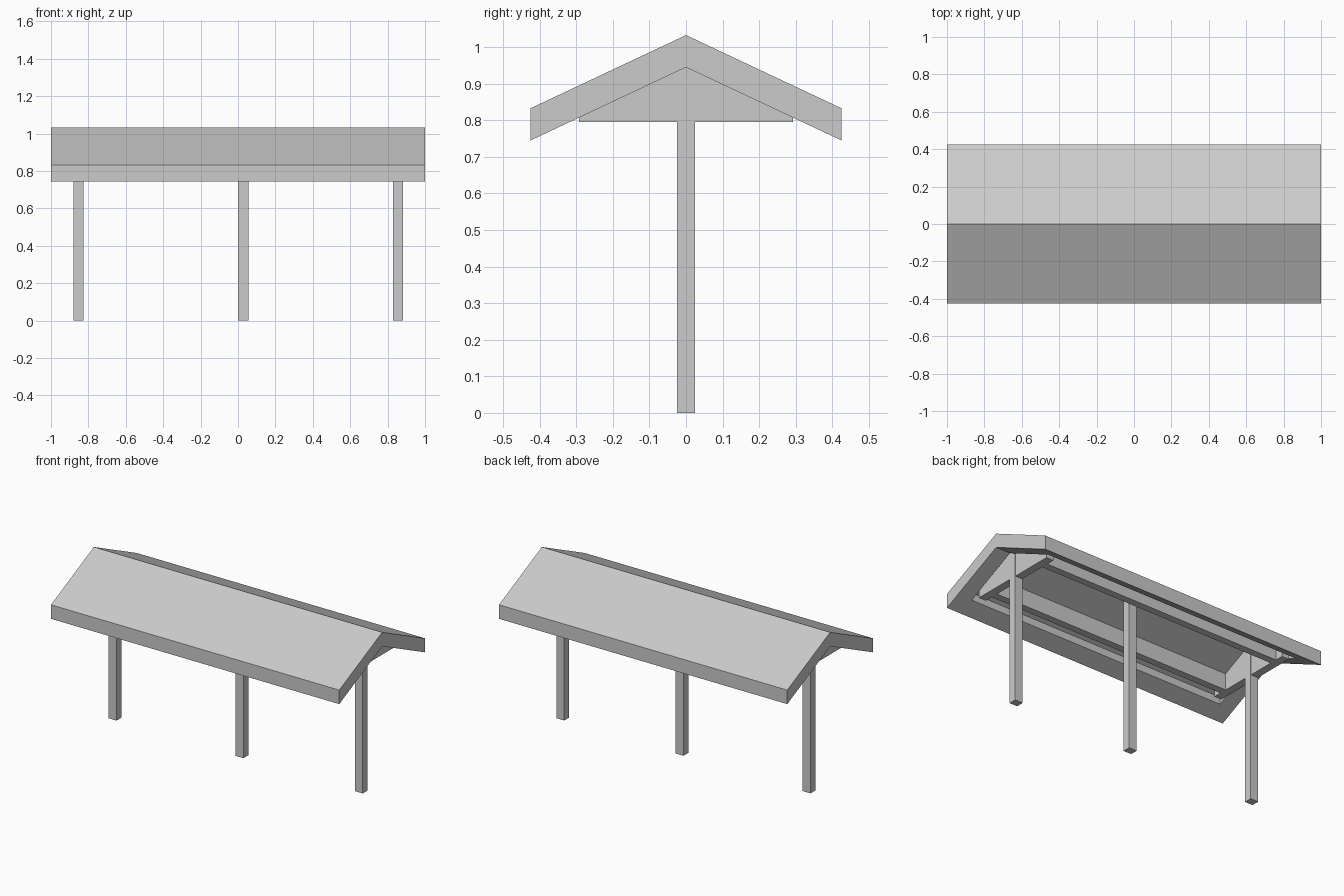
import bpy, bmesh

cube = bpy.data.objects.get("Cube")
if cube:
    bpy.data.objects.remove(cube, do_unlink=True)

grey = bpy.data.materials.new("light_grey")
grey.use_nodes = True
colour = (0.6, 0.6, 0.6, 1)
grey.diffuse_color = colour
grey.node_tree.nodes["Principled BSDF"].inputs["Base Color"].default_value = colour

RIDGE, EAVE, HALF = 0.945, 0.745, 0.425   # roof underside
SLOPE = (RIDGE - EAVE) / HALF
THICK = 0.088                             # vertical roof thickness
RECESS = 0.045                            # vertical depth of the hollow below
BOTTOM = 0.795                            # underside of the trusses


def under(y, rise=0):
    """Height of the roof underside at y, raised by rise."""
    return RIDGE - SLOPE * abs(y) + rise


def prism(name, profile, x0, x1):
    """Extrude a (y, z) profile along x."""
    bm = bmesh.new()
    face = bm.faces.new([bm.verts.new((x0, y, z)) for y, z in profile])
    res = bmesh.ops.extrude_face_region(bm, geom=[face])
    verts = [g for g in res["geom"] if isinstance(g, bmesh.types.BMVert)]
    bmesh.ops.translate(bm, verts=verts, vec=(x1 - x0, 0, 0))
    bmesh.ops.recalc_face_normals(bm, faces=bm.faces)
    mesh = bpy.data.meshes.new(name)
    bm.to_mesh(mesh)
    bm.free()
    mesh.materials.append(grey)
    obj = bpy.data.objects.new(name, mesh)
    bpy.context.collection.objects.link(obj)
    return obj


def chevron(half, low, high):
    """Gable-shaped band between two heights above the roof underside."""
    ys = (-half, 0, half)
    return [(y, under(y, low)) for y in ys] + [(y, under(y, high)) for y in reversed(ys)]


# Roof with a shallow hollow underneath
roof = prism("roof", chevron(HALF, 0, THICK), -1, 1)
cutter = prism("roof_hollow_cutter", chevron(0.33, -0.1, RECESS), -0.9, 0.9)
cutter.hide_render = True
cut = roof.modifiers.new("hollow", "BOOLEAN")
cut.operation = "DIFFERENCE"
cut.solver = "EXACT"
cut.object = cutter
bpy.context.view_layer.objects.active = roof
bpy.ops.object.modifier_apply(modifier=cut.name)
bpy.data.objects.remove(cutter, do_unlink=True)

# Three posts reaching up to the ridge
W = 0.024
for name, x in (("right_post", -0.853), ("middle_post", 0.028), ("left_post", 0.855)):
    top = under(W, RECESS)
    prism(name, [(-W, 0), (W, 0), (W, top), (-W, top)], x - 0.027, x + 0.027)

# Gable panels around the end posts
for name, x in (("right_gable", -0.853), ("left_gable", 0.855)):
    y = 0.292
    top = [(s, under(s, RECESS)) for s in (y, 0, -y)]
    prism(name, [(-y, BOTTOM), (y, BOTTOM)] + top, x - 0.025, x + 0.025)

# Long beams between the gables
for name, side in (("front_beam", -1), ("back_beam", 1)):
    inner, outer = 0.195 * side, 0.24 * side
    prism(name, [(inner, BOTTOM), (outer, BOTTOM),
                 (outer, under(outer, RECESS)), (inner, under(inner, RECESS))], -0.84, 0.84)
